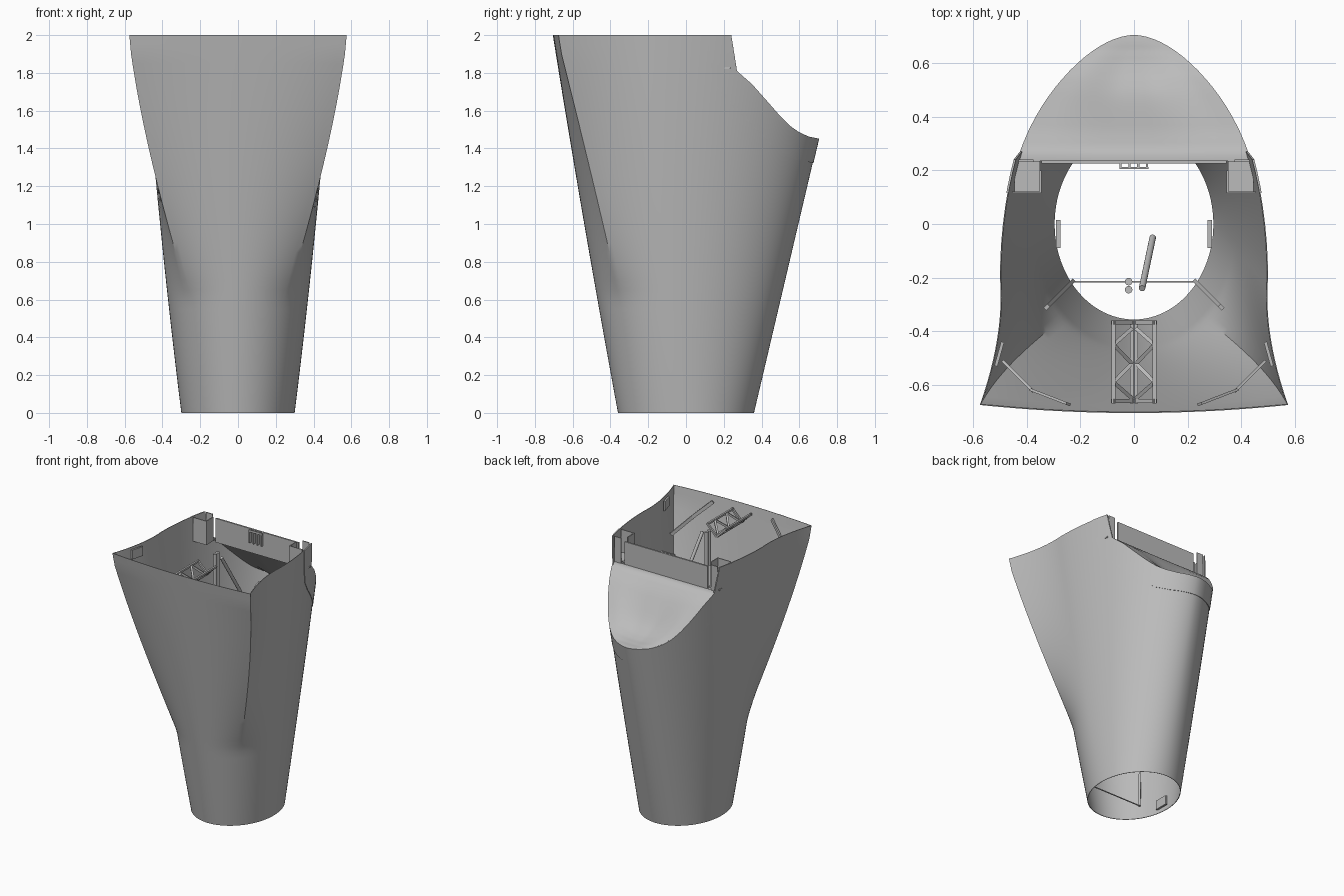
import bpy, bmesh, math
from mathutils import Vector

if "Cube" in bpy.data.objects:
    bpy.data.objects.remove(bpy.data.objects["Cube"])

grey = bpy.data.materials.new("plain_grey")
grey.use_nodes = True
colour = (0.5, 0.5, 0.5, 1)
grey.diffuse_color = colour
grey.node_tree.nodes["Principled BSDF"].inputs["Base Color"].default_value = colour


def add_object(name, bm, smooth=False):
    mesh = bpy.data.meshes.new(name)
    bm.to_mesh(mesh)
    bm.free()
    mesh.materials.append(grey)
    ob = bpy.data.objects.new(name, mesh)
    bpy.context.collection.objects.link(ob)
    if smooth:
        smooth_object(ob)
    return ob


def activate(ob):
    bpy.ops.object.select_all(action='DESELECT')
    bpy.context.view_layer.objects.active = ob
    ob.select_set(True)


def smooth_object(ob):
    activate(ob)
    bpy.ops.object.shade_smooth_by_angle(angle=math.radians(30))


def modify(ob, kind, **settings):
    mod = ob.modifiers.new(kind.lower(), kind)
    for key, value in settings.items():
        setattr(mod, key, value)
    activate(ob)
    bpy.ops.object.modifier_apply(modifier=mod.name)


# Outline sizes at a height: half width, widest y, back y, front y, back pointedness
def sizes(z):
    return (0.30 + 0.125 * z - 0.0125 * z * z, -0.1 * z,
            0.36 + 0.235 * z, -0.36 - 0.185 * z + 0.00625 * z * z, 1 + 0.08 * z)


def section(z, grow=0.0, n=24):
    a, mid, back, front, power = sizes(z)
    a, back, front = a + grow, back + grow, front - grow
    flare = min(max((z - 0.62) / 1.28, 0), 1)
    corner = Vector(((1.15 + 0.3 * (1 - flare)) * a, front + 0.03))
    side = Vector((a, mid))
    pull = Vector((0.965 * a, mid + 0.45 * (corner.y - mid)))
    half = []
    for i in range(n):                       # rounded back quarter
        t = math.pi / 2 * i / n
        half.append(Vector((a * math.sin(t) ** power, mid + (back - mid) * math.cos(t))))
    for i in range(n + 1):                   # front quarter, round to flared
        s = i / n
        t = math.pi / 2 * s
        round_pt = Vector((a * math.cos(t), mid + (front - mid) * math.sin(t)))
        if s <= 0.5:
            u = 2 * s
            flat_pt = side * (1 - u) ** 2 + pull * 2 * u * (1 - u) + corner * u * u
        else:
            u = 2 - 2 * s
            flat_pt = Vector((corner.x * u, front + 0.03 * u * u))
        half.append(round_pt.lerp(flat_pt, flare))
    mirrored = [Vector((-p.x, p.y)) for p in half[-2:0:-1]]
    return [Vector((p.x, p.y, z)) for p in reversed(half + mirrored)]


def loft(name, grow, thickness, low=0.0, rows=40):
    bm = bmesh.new()
    rings = [[bm.verts.new(p) for p in section(low + (2 - low) * k / rows, grow)]
             for k in range(rows + 1)]
    count = len(rings[0])
    for lower, upper in zip(rings, rings[1:]):
        for i in range(count):
            j = (i + 1) % count
            bm.faces.new((lower[i], lower[j], upper[j], upper[i]))
    ob = add_object(name, bm)
    modify(ob, 'SOLIDIFY', thickness=thickness, offset=-1)
    return ob


# Side profile of the scooped back rim (y, z)
RIM = [(0.24, 2.0), (0.27, 1.81), (0.35, 1.74), (0.43, 1.65), (0.5, 1.57),
       (0.55, 1.52), (0.6, 1.485), (0.65, 1.463), (0.702, 1.452)]
SEAM = [(0.115, 2.0), (0.13, 1.85), (0.16, 1.73), (0.22, 1.65), (0.35, 1.52),
        (0.46, 1.41), (0.53, 1.36), (0.6, 1.335), (0.7, 1.32)]


def prism(name, profile):
    pts = [(profile[0][0], 2.2)] + profile + [(1.2, profile[-1][1]), (1.2, 2.2)]
    bm = bmesh.new()
    face = bm.faces.new([bm.verts.new((-1, y, z)) for y, z in pts])
    out = bmesh.ops.extrude_face_region(bm, geom=[face])
    moved = [v for v in out["geom"] if isinstance(v, bmesh.types.BMVert)]
    bmesh.ops.translate(bm, verts=moved, vec=(2, 0, 0))
    bmesh.ops.recalc_face_normals(bm, faces=bm.faces)
    ob = add_object(name, bm)
    ob.hide_render = True
    return ob


# Main shell and the thin raised band round the scoop
notch = prism("notch_cutter", RIM)
band_region = prism("band_cutter", SEAM)
shell = loft("shell", 0, 0.004)
modify(shell, 'BOOLEAN', operation='DIFFERENCE', object=notch, solver='EXACT')
band = loft("rim_band", 0.004, 0.006, low=1.2)
modify(band, 'BOOLEAN', operation='DIFFERENCE', object=notch, solver='EXACT')
modify(band, 'BOOLEAN', operation='INTERSECT', object=band_region, solver='EXACT')
for cutter in (notch, band_region):
    bpy.data.objects.remove(cutter)
smooth_object(shell)
smooth_object(band)


def ease(x):
    x = min(max(x, 0), 1)
    return x * x * (3 - 2 * x)


# Dished scoop closing the back
def rim_height(y):
    for (y0, z0), (y1, z1) in zip(RIM, RIM[1:]):
        if y <= y1:
            return min(z0 + (z1 - z0) * (y - y0) / (y1 - y0), 1.81)
    return RIM[-1][1]


bm = bmesh.new()
grid = []
for k in range(33):
    y = 0.235 + 0.463 * math.sin(math.pi / 2 * k / 32)
    z = rim_height(y)
    a, mid, back, front, power = sizes(z)
    across = math.sqrt(max(0, 1 - ((y - mid) / (back - mid)) ** 2))
    w = (a - 0.002) * across ** power
    depth = 0.05 * ease((y - 0.25) / 0.25) * ease((0.69 - y) / 0.25)
    grid.append([bm.verts.new((w * u / 16, y, z - depth * ease((0.85 - abs(u / 16)) / 0.7)))
                 for u in range(-16, 17)])
for r0, r1 in zip(grid, grid[1:]):
    for i in range(32):
        bm.faces.new((r0[i], r0[i + 1], r1[i + 1], r1[i]))
scoop = add_object("scoop", bm)
modify(scoop, 'SOLIDIFY', thickness=0.006, offset=-1)
smooth_object(scoop)


def box(name, low, high):
    low, high = Vector(low), Vector(high)
    bm = bmesh.new()
    bmesh.ops.create_cube(bm, size=1)
    for v in bm.verts:
        v.co = (low + high) / 2 + v.co * (high - low)
    return add_object(name, bm)


def bar(name, start, end, wide, deep=None, sides=4):
    start, end = Vector(start), Vector(end)
    along = end - start
    bm = bmesh.new()
    if sides == 4:
        bmesh.ops.create_cube(bm, size=1)
        bmesh.ops.scale(bm, verts=bm.verts, vec=(wide, deep or wide, along.length))
    else:
        bmesh.ops.create_cone(bm, segments=sides, radius1=wide, radius2=wide,
                              depth=along.length, cap_ends=True)
    turn = along.to_track_quat('Z', 'Y').to_matrix()
    for v in bm.verts:
        v.co = turn @ v.co + (start + end) / 2
    return add_object(name, bm, smooth=sides > 4)


# Upright wall between the slots, with a comb on its inner face
box("back_wall", (-0.345, 0.225, 1.80), (0.345, 0.237, 1.98))
for i in range(4):
    x = -0.05 + i * 0.033
    box("comb_tooth", (x - 0.004, 0.205, 1.88), (x + 0.004, 0.225, 1.98))
box("comb_bar", (-0.055, 0.205, 1.965), (0.055, 0.213, 1.98))

for side, label in ((1, "left"), (-1, "right")):
    # Corner brackets beside the back wall
    def pair(part, x0, x1, y0, y1, z0, z1):
        xs = sorted((side * x0, side * x1))
        box(label + part, (xs[0], y0, z0), (xs[1], y1, z1))
    pair("_bracket_inner", 0.345, 0.352, 0.12, 0.20, 1.82, 2.0)
    pair("_bracket_front", 0.345, 0.455, 0.115, 0.122, 1.82, 2.0)
    pair("_bracket_floor", 0.35, 0.445, 0.12, 0.235, 1.82, 1.83)
    pair("_bracket_back", 0.375, 0.43, 0.232, 0.24, 1.80, 2.0)
    # Clips on the side walls
    pair("_low_clip", 0.275, 0.29, -0.09, 0.015, 0.03, 0.10)
    bar(label + "_top_clip", (side * 0.49, -0.44, 1.95),
        (side * 0.515, -0.53, 1.95), 0.012, 0.07)
    # Curved straps across the front corners and ribs lower down
    strap = [(0.245, -0.672, 1.96), (0.38, -0.62, 1.83), (0.485, -0.515, 1.71)]
    for p, q in zip(strap, strap[1:]):
        bar(label + "_corner_strap", (side * p[0], p[1], p[2]),
            (side * q[0], q[1], q[2]), 0.01, 0.025)
    bar(label + "_wall_rib", (side * 0.23, -0.215, 0.1),
        (side * 0.325, -0.31, 1.0), 0.015, 0.02)
    # Lattice panel, one half of a shallow V
    def at(u, y):
        return (side * 0.08 * u, y, 1.88 + 0.08 * u)
    lattice = [(0.1, -0.36, 0.1, -0.67), (0.95, -0.36, 0.95, -0.67),
               (0, -0.367, 1, -0.367), (0, -0.66, 1, -0.66),
               (0.1, -0.39, 0.95, -0.45), (0.95, -0.45, 0.1, -0.52),
               (0.1, -0.52, 0.95, -0.59), (0.95, -0.59, 0.1, -0.65)]
    for u0, y0, u1, y1 in lattice:
        bar(label + "_lattice_bar", at(u0, y0), at(u1, y1), 0.014, 0.014)

# Cross wire, pins and slanted rod inside
bar("cross_wire", (-0.235, -0.215, 0.1), (0.235, -0.215, 0.1), 0.006)
for y in (-0.215, -0.245):
    bar("upright_pin", (-0.02, y, 1.72), (-0.02, y, 1.98), 0.014, sides=16)
bar("slanted_rod", (0.03, -0.24, 1.96), (0.07, -0.05, 1.62), 0.012, sides=16)
